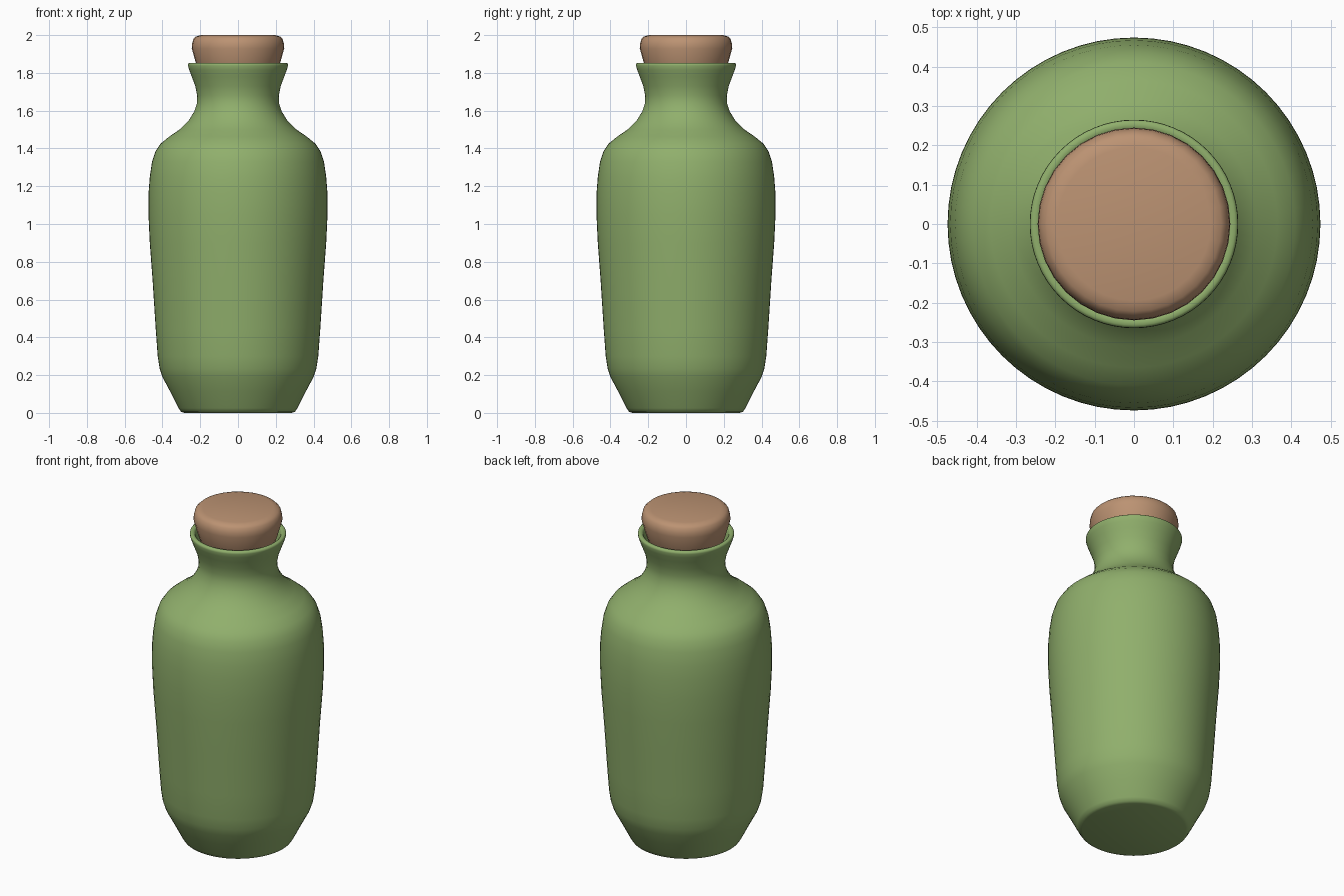
import bpy, bmesh, math

if "Cube" in bpy.data.objects:
    bpy.data.objects.remove(bpy.data.objects["Cube"])


def material(name, color):
    m = bpy.data.materials.new(name)
    m.diffuse_color = color
    m.use_nodes = True
    m.node_tree.nodes["Principled BSDF"].inputs["Base Color"].default_value = m.diffuse_color
    return m


def lathe(name, profile, sides, mat, angle):
    """Revolve (radius, z) points around z; ends on the axis become caps."""
    bm = bmesh.new()
    verts = [bm.verts.new((r, 0, z)) for r, z in profile]
    edges = [bm.edges.new(pair) for pair in zip(verts, verts[1:])]
    bmesh.ops.spin(bm, geom=verts + edges, cent=(0, 0, 0), axis=(0, 0, 1),
                   angle=math.tau, steps=sides, use_duplicate=False)
    bmesh.ops.remove_doubles(bm, verts=bm.verts[:], dist=1e-4)
    bmesh.ops.recalc_face_normals(bm, faces=bm.faces[:])
    mesh = bpy.data.meshes.new(name)
    bm.to_mesh(mesh)
    bm.free()
    mesh.materials.append(mat)
    obj = bpy.data.objects.new(name, mesh)
    bpy.context.collection.objects.link(obj)
    bpy.ops.object.select_all(action='DESELECT')
    obj.select_set(True)
    bpy.context.view_layer.objects.active = obj
    bpy.ops.object.shade_smooth_by_angle(angle=math.radians(angle))
    return obj


green = material("green_glaze", (0.28, 0.43, 0.15, 1))
brown = material("cork_brown", (0.50, 0.29, 0.17, 1))

# Bottle: outer wall, rounded lip, then inner wall down to the floor
outer = [(0, 0), (0.285, 0), (0.302, 0.006), (0.314, 0.025), (0.36, 0.115),
         (0.40, 0.19), (0.415, 0.235), (0.425, 0.30), (0.436, 0.45),
         (0.452, 0.70), (0.467, 0.90), (0.474, 1.05), (0.473, 1.17),
         (0.467, 1.25), (0.455, 1.33), (0.437, 1.385), (0.41, 1.425),
         (0.365, 1.462), (0.31, 1.50), (0.263, 1.545), (0.232, 1.595),
         (0.217, 1.64), (0.216, 1.68), (0.226, 1.73), (0.245, 1.78),
         (0.258, 1.815), (0.265, 1.838), (0.264, 1.848), (0.257, 1.853)]
inner = [(0.243, 1.852), (0.236, 1.844), (0.228, 1.815), (0.20, 1.73),
         (0.187, 1.66), (0.20, 1.60), (0.29, 1.48), (0.40, 1.39),
         (0.44, 1.20), (0.44, 1.05), (0.39, 0.30), (0.29, 0.04), (0, 0.04)]
lathe("bottle", outer + inner, 64, green, 50)

# Cork stopper with rounded top edge and tapered plug
cork = [(0, 1.70), (0.165, 1.70), (0.178, 1.72), (0.221, 1.845),
        (0.245, 1.93), (0.243, 1.955), (0.236, 1.98), (0.222, 1.993),
        (0.195, 2.0), (0, 2.0)]
lathe("cork", cork, 32, brown, 50)
